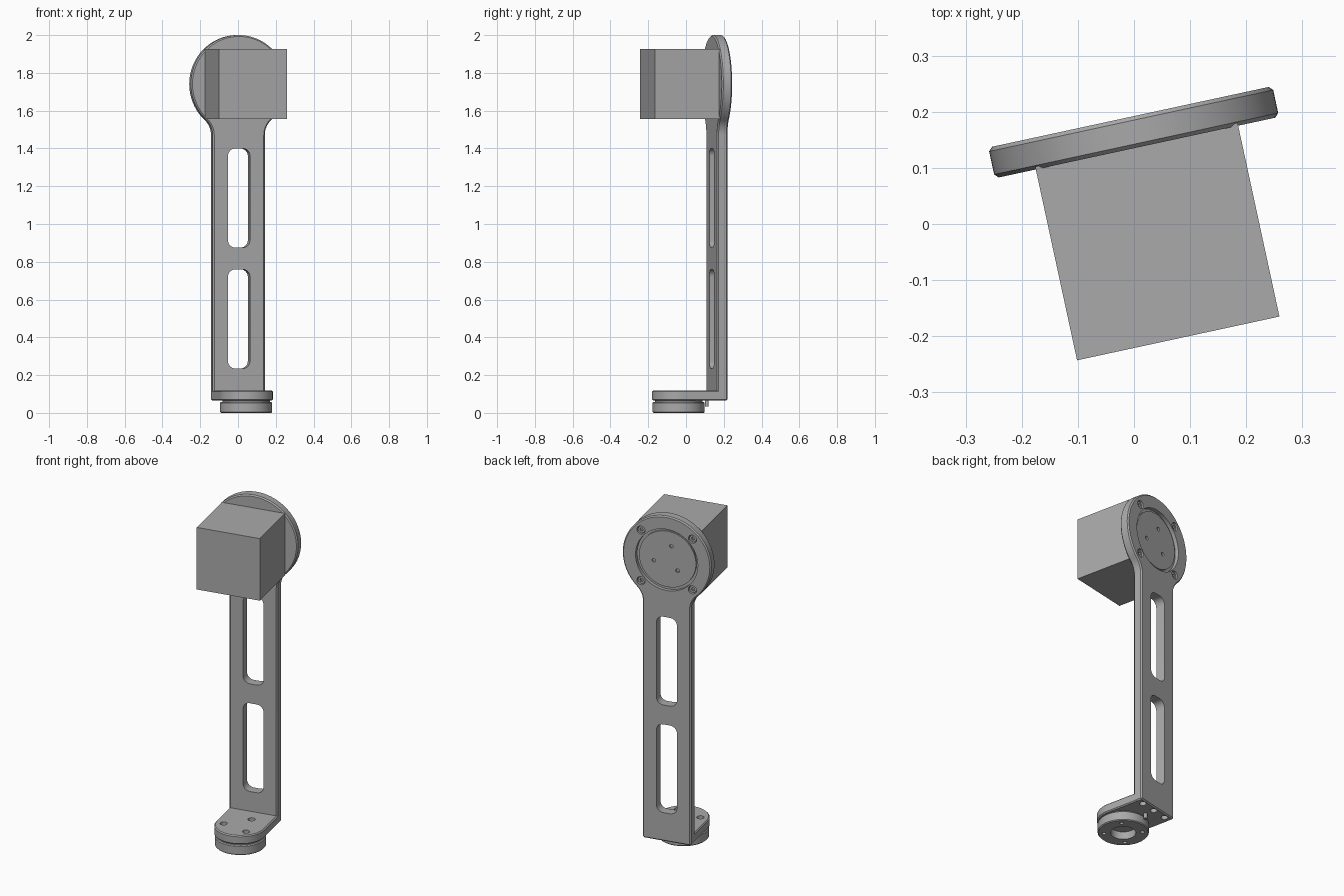
import bpy, bmesh
from math import sin, cos, pi, radians, atan2, hypot, tau

if "Cube" in bpy.data.objects:
    bpy.data.objects.remove(bpy.data.objects["Cube"])

TURN = radians(12.2)          # whole assembly is turned about z
CU, CZ = 0.034, 1.741         # arm centre line and head height
FRONT, BACK = 0.132, 0.188    # arm plate thickness range
HALF, HEAD = 0.141, 0.259     # arm half width, head radius
FOOT_V = -0.047               # centre of the rounded foot
FOOT_Z, FOOT_TOP = 0.065, 0.118

grey = bpy.data.materials.new("machined grey")
grey.use_nodes = True
grey.diffuse_color = (0.4, 0.4, 0.4, 1)
grey.node_tree.nodes["Principled BSDF"].inputs["Base Color"].default_value = (0.4, 0.4, 0.4, 1)


def arc(cx, cy, r, a0, a1, n):
    return [(cx + r * cos(a0 + (a1 - a0) * i / n), cy + r * sin(a0 + (a1 - a0) * i / n))
            for i in range(n + 1)]


def circle(cx, cy, r, n=48):
    return arc(cx, cy, r, 0, tau, n)[:-1]


def select(obj):
    bpy.ops.object.select_all(action='DESELECT')
    obj.select_set(True)
    bpy.context.view_layer.objects.active = obj


def prism(name, pts, axis, lo, hi, chamfer=0):
    """Extrude a flat outline along y or z, with an optional chamfered rim."""
    bm = bmesh.new()
    verts = [bm.verts.new((a, lo, b) if axis == 'y' else (a, b, lo)) for a, b in pts]
    face = bm.faces.new(verts)
    new = bmesh.ops.extrude_face_region(bm, geom=[face])['geom']
    move = (0, hi - lo, 0) if axis == 'y' else (0, 0, hi - lo)
    bmesh.ops.translate(bm, vec=move, verts=[v for v in new if isinstance(v, bmesh.types.BMVert)])
    bmesh.ops.recalc_face_normals(bm, faces=bm.faces)
    mesh = bpy.data.meshes.new(name)
    bm.to_mesh(mesh)
    bm.free()
    mesh.materials.append(grey)
    obj = bpy.data.objects.new(name, mesh)
    bpy.context.collection.objects.link(obj)
    obj.rotation_euler.z = TURN
    if chamfer:
        mod = obj.modifiers.new("chamfer", 'BEVEL')
        mod.width, mod.segments = chamfer, 1
        mod.limit_method, mod.angle_limit = 'ANGLE', radians(50)
        select(obj)
        bpy.ops.object.modifier_apply(modifier=mod.name)
    return obj


def combine(obj, tools, operation='DIFFERENCE'):
    for tool in tools:
        mod = obj.modifiers.new("cut", 'BOOLEAN')
        mod.operation, mod.solver, mod.object = operation, 'EXACT', tool
        select(obj)
        bpy.ops.object.modifier_apply(modifier=mod.name)
        bpy.data.objects.remove(tool)


def ring_points(cx, cy, r, count, start):
    return [(cx + r * cos(radians(start) + tau * i / count),
             cy + r * sin(radians(start) + tau * i / count)) for i in range(count)]


def holes(points, r, axis, lo, hi):
    return [prism("hole_cutter", circle(a, b, r, 20), axis, lo, hi) for a, b in points]


def rounded_slot(z0, z1, half, r):
    pts = []
    for cx, cz, a in ((half - r, z1 - r, 0), (r - half, z1 - r, pi / 2),
                      (r - half, z0 + r, pi), (half - r, z0 + r, 1.5 * pi)):
        pts += arc(CU + cx, cz, r, a, a + pi / 2, 6)
    return pts


# Arm plate: straight strip blending through fillets into a round head
fillet, drop = 0.109, 0.27
lean = atan2(drop, HALF + fillet)
right = [(CU + HALF, FOOT_Z)]
right += arc(CU + HALF + fillet, CZ - drop, fillet, pi, pi - lean, 8)
left = [(2 * CU - a, b) for a, b in reversed(right)]
head = arc(CU, CZ, HEAD, -lean, pi + lean, 64)[1:-1]
arm = prism("arm_plate", right + head + left, 'y', FRONT, BACK, 0.007)

# Foot: rounded shelf joined to the bottom of the arm
foot = prism("foot", arc(CU, FOOT_V, HALF, pi, tau, 32) + [(CU + HALF, 0.16), (CU - HALF, 0.16)],
             'z', FOOT_Z, FOOT_TOP, 0.006)
combine(arm, [foot], 'UNION')

# Long windows, head recess, counterbored screw holes and foot holes
head_screws = ring_points(CU, CZ, 0.213, 4, 45)
foot_screws = ring_points(CU, FOOT_V, 0.092, 3, 72)
rear_screws = [(CU + s * 0.095, 0.16) for s in (-1, 0, 1)]
cutters = [prism("slot_cutter", rounded_slot(z, z + 0.525, 0.06, 0.04), 'y', 0, 0.3)
           for z in (0.235, 0.875)]
cutters.append(prism("recess_cutter", circle(CU, CZ, 0.182, 64), 'y', BACK - 0.022, 0.3))
cutters += holes(head_screws, 0.024, 'y', BACK - 0.025, 0.3)
cutters += holes(foot_screws, 0.02, 'z', FOOT_TOP - 0.03, 0.2)
cutters += holes(rear_screws, 0.019, 'z', 0, FOOT_Z + 0.035)
combine(arm, cutters)

# Screws sunk in the head, each with a socket
parts = [arm]
for a, b in head_screws:
    screw = prism("head_screw", circle(a, b, 0.02, 20), 'y', BACK - 0.03, BACK - 0.008)
    combine(screw, [prism("socket_cutter", circle(a, b, 0.01, 6), 'y', BACK - 0.02, 0.3)])
    parts.append(screw)

# Output face of the motor inside the recess
face = prism("output_face", circle(CU, CZ, 0.166, 64), 'y', BACK - 0.03, BACK - 0.012)
combine(face, holes(ring_points(CU, CZ, 0.083, 3, 105), 0.011, 'y', BACK - 0.025, 0.3))
parts.append(face)

# Motor housing
side = 0.1845
parts.append(prism("motor_housing", [(CU - side, CZ - side), (CU + side, CZ - side),
                                     (CU + side, CZ + side), (CU - side, CZ + side)],
                   'y', -0.216, FRONT + 0.005))

# Round coupling under the foot, with a bore and bolt holes
coupling = prism("coupling", circle(CU, FOOT_V, 0.138, 64), 'z', 0, 0.058, 0.005)
combine(coupling, [prism("bore_cutter", circle(CU, FOOT_V, 0.068), 'z', -0.1, 0.045)]
        + holes(ring_points(CU, FOOT_V, 0.104, 4, 33), 0.011, 'z', -0.1, 0.03))
parts.append(coupling)
parts.append(prism("coupling_neck", circle(CU, FOOT_V, 0.126), 'z', 0.05, FOOT_Z + 0.005))
parts.append(prism("locating_pin", circle(CU, 0.105, 0.01, 16), 'z', 0.035, FOOT_Z + 0.005))

for part in parts:
    select(part)
    bpy.ops.object.shade_smooth_by_angle(angle=radians(25))
